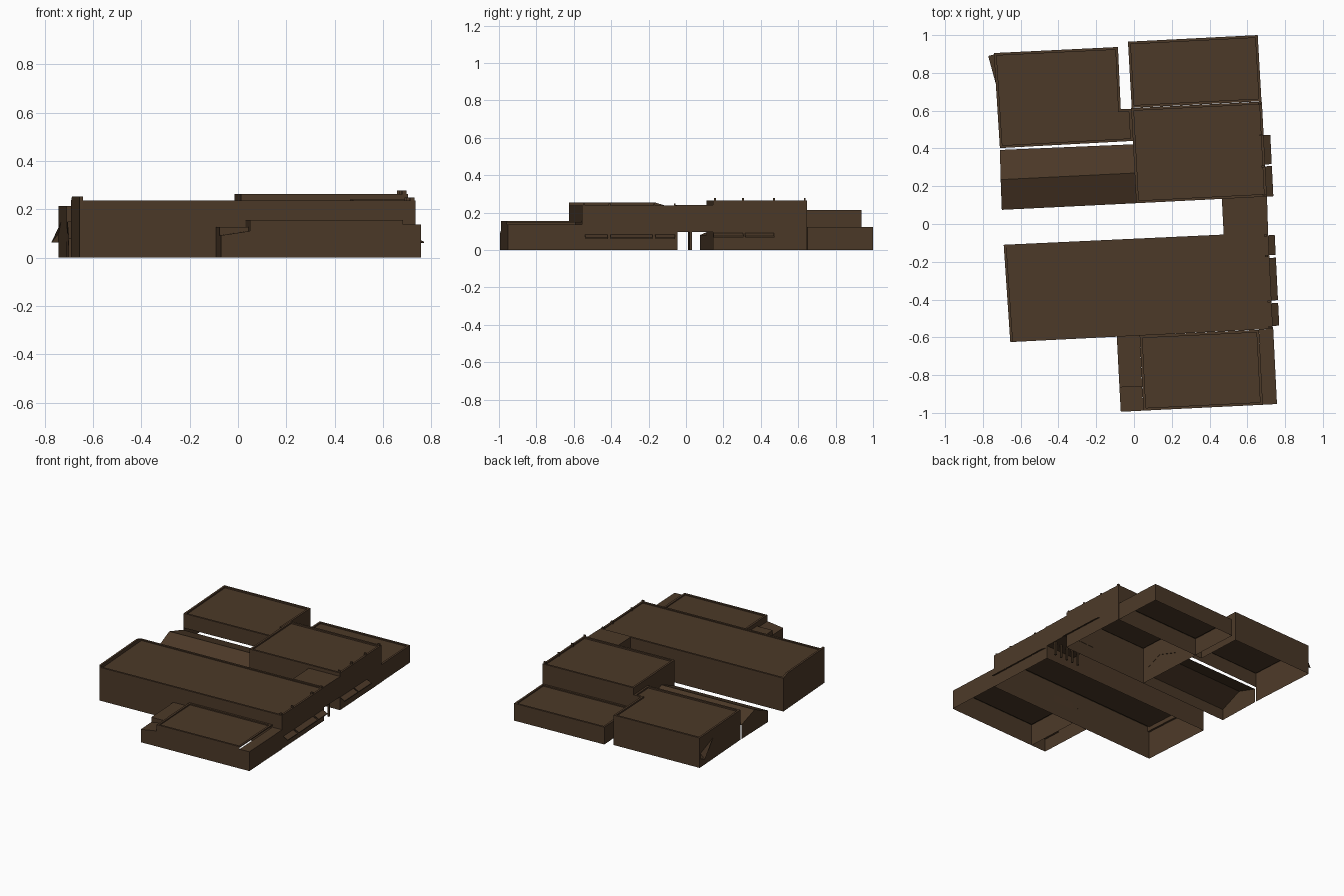
import bpy, bmesh, math
from mathutils import Vector

if "Cube" in bpy.data.objects:
    bpy.data.objects.remove(bpy.data.objects["Cube"])

brown = bpy.data.materials.new("dark brown")
brown.diffuse_color = (0.072, 0.041, 0.021, 1)
brown.use_nodes = True
brown.node_tree.nodes["Principled BSDF"].inputs["Base Color"].default_value = brown.diffuse_color


def finish(name, bm):
    bmesh.ops.remove_doubles(bm, verts=bm.verts, dist=1e-5)
    mesh = bpy.data.meshes.new(name)
    bm.to_mesh(mesh)
    bm.free()
    mesh.materials.append(brown)
    ob = bpy.data.objects.new(name, mesh)
    bpy.context.collection.objects.link(ob)
    return ob


def face(bm, *pts):
    bm.faces.new([bm.verts.new(p) for p in pts])


def inset(pts, t):
    """Offset a counter-clockwise outline inwards by t."""
    out = []
    for i, p in enumerate(pts):
        p = Vector(p)
        d1 = (p - Vector(pts[i - 1])).normalized()
        d2 = (Vector(pts[(i + 1) % len(pts)]) - p).normalized()
        n1, n2 = Vector((-d1.y, d1.x)), Vector((-d2.y, d2.x))
        out.append(p + (n1 + n2) * (t / (1 + n1.dot(n2))))
    return out


def block(name, pts, top, roof, bottoms={}, t=0.014):
    """Bottomless building shell: walls, parapet rim and sunken roof.
    bottoms gives walls (by edge) that stop above the ground."""
    bm = bmesh.new()
    inn = inset(pts, t)
    n = len(pts)
    for i in range(n):
        j = (i + 1) % n
        a, b, c, d = pts[i], pts[j], inn[i], inn[j]
        z = bottoms.get(i, 0)
        face(bm, (*a, z), (*b, z), (*b, top), (*a, top))
        if top > roof:
            face(bm, (*a, top), (*b, top), (*d, top), (*c, top))
            face(bm, (*c, top), (*d, top), (*d, roof), (*c, roof))
    face(bm, *[(*p, roof) for p in (inn if top > roof else pts)])
    return finish(name, bm)


def prism(name, corners, z0, z1):
    """Closed solid from an outline; z1 may be one height per corner."""
    bm = bmesh.new()
    zs = z1 if isinstance(z1, (list, tuple)) else [z1] * len(corners)
    n = len(corners)
    face(bm, *[(*p, z) for p, z in zip(corners, zs)])
    face(bm, *[(*p, z0) for p in reversed(corners)])
    for i in range(n):
        j = (i + 1) % n
        face(bm, (*corners[i], z0), (*corners[j], z0),
             (*corners[j], zs[j]), (*corners[i], zs[i]))
    return finish(name, bm)


# Main blocks (outlines counter-clockwise)
block("long_hall", [(-0.655, -0.625), (0.735, -0.555), (0.71, -0.045), (-0.69, -0.11)], 0.237, 0.23)
block("centre_block", [(0.012, 0.11), (0.703, 0.145), (0.677, 0.648), (-0.015, 0.613)], 0.264, 0.254)
block("rear_right_block", [(-0.012, 0.615), (0.675, 0.65), (0.655, 1.0), (-0.032, 0.965)], 0.123, 0.115)
block("rear_left_block",
      [(-0.71, 0.402), (-0.005, 0.44), (-0.015, 0.61), (-0.07, 0.608), (-0.085, 0.937), (-0.742, 0.905)],
      0.213, 0.203, {0: 0.11, 1: 0.11})

# Raised end parapet of the long hall, tapering at the back
bm = bmesh.new()
prof = [(0.0, 0.2), (1.0, 0.2), (1.0, 0.237), (0.9, 0.253), (0.0, 0.253)]
rings = []
for off in (0, 0.014):
    rings.append([(-0.655 - 0.035 * s + off, -0.625 + 0.515 * s, z) for s, z in prof])
face(bm, *rings[0])
face(bm, *rings[1])
for i in range(5):
    j = (i + 1) % 5
    face(bm, rings[0][i], rings[0][j], rings[1][j], rings[1][i])
finish("long_hall_end_parapet", bm)

# Low pitched roof between the rear left block and the yard
bm = bmesh.new()
left = [(-0.70, 0.075, 0.08), (-0.706, 0.235, 0.15), (-0.71, 0.392, 0.10)]
right = [(0.012, 0.11, 0.08), (0.006, 0.27, 0.15), (0.0, 0.422, 0.10)]
for i in range(2):
    face(bm, left[i], right[i], right[i + 1], left[i + 1])
face(bm, *left, (*left[2][:2], 0), (*left[0][:2], 0))
face(bm, left[0], right[0], (*right[0][:2], 0), (*left[0][:2], 0))
finish("pitched_link_roof", bm)

# Raised bridge and its columns
prism("bridge", [(0.475, -0.06), (0.71, -0.048), (0.704, 0.147), (0.465, 0.135)], 0.095, 0.24)
for k in range(5):
    x, y = 0.49 + 0.05 * k, 0.01 + 0.0025 * k
    prism("bridge_column_%d" % k, [(x, y), (x + 0.012, y), (x + 0.012, y + 0.012), (x, y + 0.012)], 0, 0.096)

# Front wing: main part, right strip (open step between them), left parts
block("front_wing", [(0.05, -0.988), (0.682, -0.957), (0.662, -0.56), (0.03, -0.59)],
      0.155, 0.147, {1: 0.147, 2: 0.1})
bm = bmesh.new()
a, b, c, d = (0.682, -0.957), (0.757, -0.953), (0.737, -0.555), (0.662, -0.559)
face(bm, *[(*p, 0.137) for p in (a, b, c, d)])
for p, q in ((a, b), (b, c)):
    face(bm, (*p, 0), (*q, 0), (*q, 0.137), (*p, 0.137))
finish("front_wing_right_strip", bm)

bm = bmesh.new()
a, b = (-0.07, -0.994), (0.05, -0.988)
c, d = (0.043, -0.859), (-0.077, -0.865)
e, f = (0.03, -0.59), (-0.091, -0.597)
face(bm, (*a, 0.092), (*b, 0.11), (*c, 0.11), (*d, 0.092))
face(bm, (*d, 0.127), (*c, 0.127), (*e, 0.127), (*f, 0.127))
face(bm, (*d, 0.092), (*c, 0.11), (*c, 0.127), (*d, 0.127))
face(bm, (*a, 0), (*b, 0), (*b, 0.11), (*a, 0.092))
face(bm, (*d, 0), (*a, 0), (*a, 0.092), (*d, 0.092))
face(bm, (*f, 0), (*d, 0), (*d, 0.127), (*f, 0.127))
finish("front_wing_left_strip", bm)


def side_x(y):
    """x of the right-hand street wall at y."""
    return 0.711 - 0.05 * y if y > 0 else 0.708 - 0.05 * y


# Sloped canopies along the right side
for k, (y0, y1, z) in enumerate([(-0.54, -0.42, 0.06), (-0.405, -0.18, 0.06), (-0.165, -0.06, 0.06),
                                 (0.145, 0.305, 0.068), (0.315, 0.47, 0.068)]):
    bm = bmesh.new()
    w0, w1 = side_x(y0) - 0.006, side_x(y1) - 0.006
    i0, i1 = (w0, y0, z + 0.026), (w1, y1, z + 0.026)
    o0, o1 = (w0 + 0.04, y0 + 0.002, z + 0.006), (w1 + 0.04, y1 + 0.002, z + 0.006)
    u0, u1 = (*o0[:2], z), (*o1[:2], z)
    face(bm, i0, o0, o1, i1)
    face(bm, o0, u0, u1, o1)
    face(bm, i0, u0, o0)
    face(bm, i1, o1, u1)
    finish("canopy_%d" % k, bm)

# Small fins on the right-hand parapets
for k, (y, z) in enumerate([(-0.545, 0.249), (-0.41, 0.249), (-0.17, 0.249), (-0.06, 0.249),
                            (0.155, 0.278), (0.305, 0.278), (0.47, 0.278), (0.635, 0.278)]):
    x = side_x(y) - 0.022
    prism("parapet_fin_%d" % k, [(x, y - 0.005), (x + 0.016, y - 0.005), (x + 0.016, y + 0.005), (x, y + 0.005)], 0.22, z)

# Small wedge canopy on the rear left wall
bm = bmesh.new()
p, q, r, s = (-0.741, 0.897, 0.1), (-0.772, 0.89, 0.062), (-0.731, 0.74, 0.15), (-0.741, 0.897, 0.062)
face(bm, p, q, r)
face(bm, p, s, q)
finish("side_wedge_canopy", bm)
